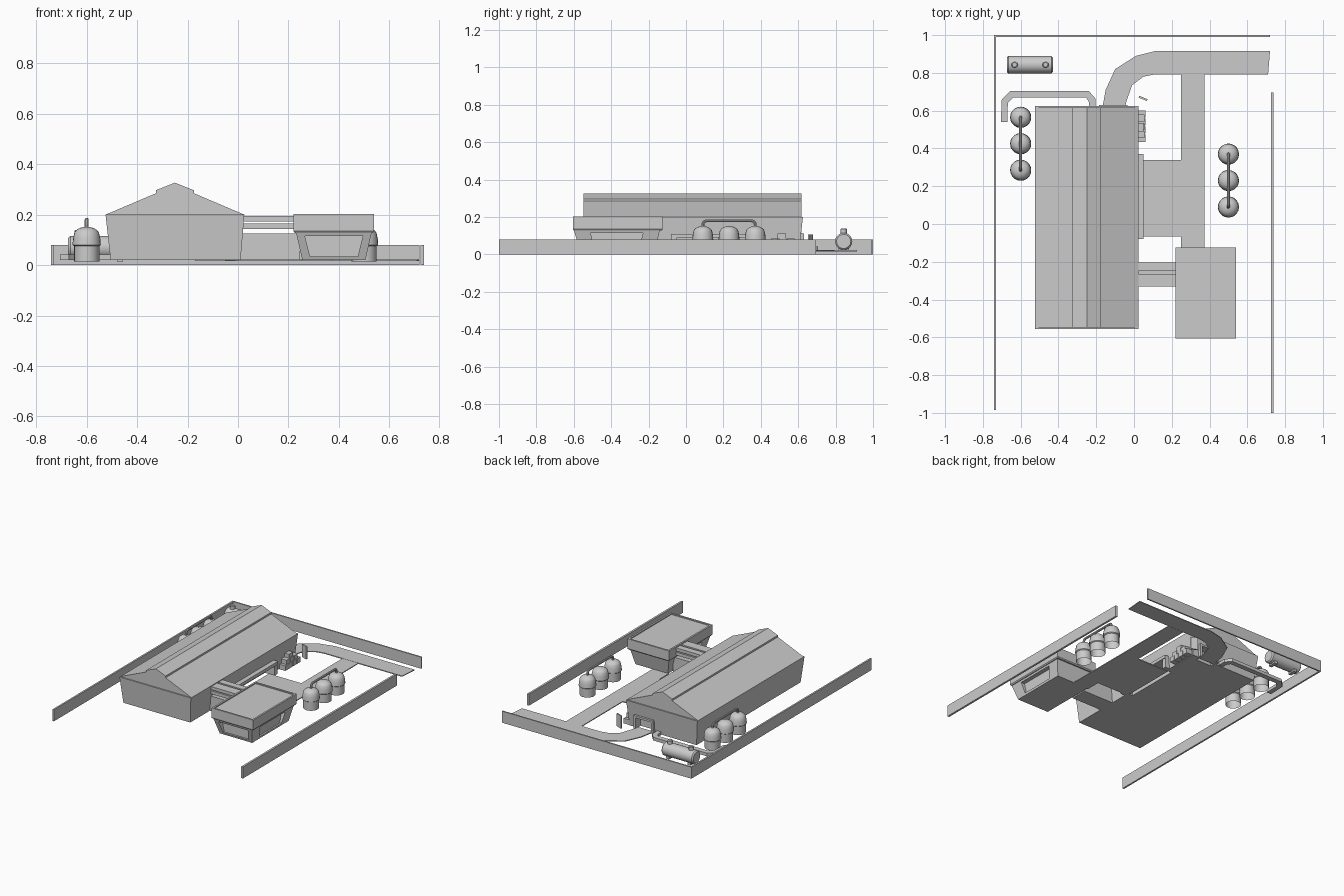
import bpy, bmesh, math
from mathutils import Vector

if "Cube" in bpy.data.objects:
    bpy.data.objects.remove(bpy.data.objects["Cube"])


def add(name, verts, faces, smooth=False):
    me = bpy.data.meshes.new(name)
    me.from_pydata(verts, [], faces)
    bm = bmesh.new()
    bm.from_mesh(me)
    bmesh.ops.recalc_face_normals(bm, faces=bm.faces)
    bm.to_mesh(me)
    bm.free()
    ob = bpy.data.objects.new(name, me)
    bpy.context.collection.objects.link(ob)
    if smooth:
        bpy.ops.object.select_all(action='DESELECT')
        ob.select_set(True)
        bpy.context.view_layer.objects.active = ob
        bpy.ops.object.shade_smooth_by_angle(angle=math.radians(35))
    return ob


def loft(name, rings, cap=True, smooth=False):
    """Skin a list of closed rings of equal length."""
    n = len(rings[0])
    verts = [v for r in rings for v in r]
    faces = [(i * n + j, i * n + (j + 1) % n, (i + 1) * n + (j + 1) % n, (i + 1) * n + j)
             for i in range(len(rings) - 1) for j in range(n)]
    if cap:
        faces += [tuple(range(n)), tuple(range(len(verts) - n, len(verts)))]
    return add(name, verts, faces, smooth)


def rect(x0, x1, y0, y1, z):
    return [(x0, y0, z), (x1, y0, z), (x1, y1, z), (x0, y1, z)]


def box(name, x0, x1, y0, y1, z0, z1):
    return loft(name, [rect(x0, x1, y0, y1, z0), rect(x0, x1, y0, y1, z1)])


def lathe(name, profile, x, y, n=20, cap=False):
    rings = [[(x + r * math.cos(2 * math.pi * k / n), y + r * math.sin(2 * math.pi * k / n), z)
              for k in range(n)] for r, z in profile]
    return loft(name, rings, cap, True)


def pipe(name, pts, r, n=10):
    pts = [Vector(p) for p in pts]
    rings = []
    normal = (pts[1] - pts[0]).cross(pts[2] - pts[1] if len(pts) > 2 else Vector((0, 0, 1))).normalized()
    for i, p in enumerate(pts):
        t = (pts[min(i + 1, len(pts) - 1)] - pts[max(i - 1, 0)]).normalized()
        side = t.cross(normal).normalized()
        rings.append([p + r * (math.cos(2 * math.pi * k / n) * normal + math.sin(2 * math.pi * k / n) * side)
                      for k in range(n)])
    return loft(name, rings, True, True)


def carve(ob, cutter):
    mod = ob.modifiers.new("recess", 'BOOLEAN')
    mod.operation = 'DIFFERENCE'
    mod.object = cutter
    mod.solver = 'EXACT'
    bpy.context.view_layer.objects.active = ob
    bpy.ops.object.modifier_apply(modifier=mod.name)
    bpy.data.objects.remove(cutter)


# Perimeter walls
box("left_wall", -0.742, -0.73, -0.985, 1, 0, 0.08)
box("back_wall", -0.742, 0.72, 0.99, 1, 0, 0.08)
box("right_wall", 0.724, 0.738, -1, 0.695, 0, 0.08)

# Main hall: walls leaning outwards, with a goods door at the back
hall = loft("hall_walls", [rect(-0.505, 0.01, -0.54, 0.605, 0.02), rect(-0.525, 0.025, -0.555, 0.625, 0.2)])
carve(hall, box("cut_back_door", -0.17, -0.05, 0.57, 0.7, 0.0, 0.10))
carve(hall, box("cut_side_door", -0.03, 0.1, -0.05, 0.34, 0.0, 0.09))

# Stepped gable roof extruded along the hall
half = [(0.275, 0.2), (0.075, 0.285), (0.075, 0.297), (0.0, 0.327)]
gable = [(-0.25 + d, z) for d, z in half] + [(-0.25 - d, z) for d, z in half[-2::-1]]
loft("hall_roof", [[(x, y, z) for x, z in gable] for y in (-0.547, 0.617)])

# Door surrounds
for y0, y1 in ((-0.08, -0.05), (0.34, 0.37)):
    box("side_door_post", 0.0, 0.045, y0, y1, 0.02, 0.11)
box("side_door_lintel", 0.0, 0.05, -0.08, 0.37, 0.088, 0.11)
for x in (-0.185, -0.05):
    box("back_door_post", x, x + 0.015, 0.595, 0.63, 0.02, 0.11)
box("back_door_lintel", -0.185, -0.035, 0.595, 0.63, 0.098, 0.112)

# Annex: tapered base with recessed panels
base = loft("annex_base", [rect(0.255, 0.505, -0.565, -0.165, 0.02), rect(0.23, 0.53, -0.60, -0.14, 0.13)])


def side_cut(axis, a0, a1, d0, d1):
    """Trapezoid cutter, narrower at the bottom."""
    s = 0.02
    prof = [(a0 + s, 0.035), (a1 - s, 0.035), (a1, 0.115), (a0, 0.115)]
    if axis == 'x':
        return loft("cut", [[(d, a, z) for a, z in prof] for d in (d0, d1)])
    return loft("cut", [[(a, d, z) for a, z in prof] for d in (d0, d1)])


carve(base, side_cut('x', -0.51, -0.23, 0.497, 0.6))
carve(base, side_cut('x', -0.51, -0.23, 0.1, 0.263))
carve(base, side_cut('y', 0.265, 0.495, -0.7, -0.557))

# Annex upper band with a low parapet
X = (0.22, 0.54, -0.605, -0.125)


def inset(d, z):
    return rect(X[0] + d, X[1] - d, X[2] + d, X[3] - d, z)


loft("annex_upper_band", [inset(0.005, 0.128), inset(0, 0.135), inset(0, 0.203), inset(0.012, 0.203), inset(0.012, 0.196)])

# Link between hall and annex
box("link_corridor", 0.0, 0.245, -0.325, -0.205, 0.02, 0.125)
for z0, z1 in ((0.143, 0.165), (0.172, 0.194)):
    for y0, y1 in ((-0.33, -0.265), (-0.25, -0.205)):
        box("link_duct", 0.0, 0.24, y0, y1, z0, z1)

# Roads and loading pad
outer = [(0.72, 0.915), (0.11, 0.915), (0.01, 0.89), (-0.10, 0.82), (-0.15, 0.71), (-0.17, 0.60)]
inner = [(-0.05, 0.60), (-0.04, 0.65), (-0.01, 0.735), (0.05, 0.78), (0.11, 0.792), (0.71, 0.792)]
loft("curved_road", [[(x, y, z) for x, y in outer + inner] for z in (0.017, 0.023)])
box("service_road", 0.25, 0.372, -0.17, 0.795, 0.016, 0.022)
box("loading_pad", 0.0, 0.255, -0.065, 0.34, 0.016, 0.022)

# Storage tanks in threes, joined by a bent header pipe
bell = [(0.050, 0.015), (0.050, 0.075), (0.056, 0.08), (0.054, 0.105), (0.049, 0.128), (0.042, 0.138),
        (0.028, 0.147), (0.012, 0.151), (0.001, 0.152)]
for x, ys in ((-0.6, (0.285, 0.425, 0.565)), (0.5, (0.09, 0.23, 0.37))):
    for y in ys:
        lathe("storage_tank", bell, x, y)
    a, b, r = ys[0], ys[2], 0.02
    arc = [(math.pi - math.pi / 2 * k / 4) for k in range(5)]
    left = [(x, a + r + r * math.cos(t), 0.16 + r * math.sin(t)) for t in arc]
    right = [(x, a + b - p[1], p[2]) for p in reversed(left)]
    pipe("tank_header_pipe", [(x, a, 0.14)] + left + right + [(x, b, 0.14)], 0.008)
    pipe("tank_middle_pipe", [(x, ys[1], 0.14), (x, ys[1], 0.178)], 0.008)

# Horizontal gas tank with two valves and cradles
n = 20
rings = [[(x, 0.843 + r * math.cos(2 * math.pi * k / n), 0.07 + r * math.sin(2 * math.pi * k / n)) for k in range(n)]
         for x, r in ((-0.673, 0.038), (-0.665, 0.046), (-0.437, 0.046), (-0.429, 0.038))]
loft("horizontal_tank", rings, True, True)
for x in (-0.632, -0.468):
    lathe("tank_valve", [(0.017, 0.1), (0.017, 0.135), (0.012, 0.14)], x, 0.843, 12, True)
    box("tank_cradle", x - 0.012, x + 0.012, 0.815, 0.871, 0.015, 0.04)

# Ground conduit from the hall back to the left tanks
out = [(-0.705, 0.54), (-0.70, 0.66), (-0.655, 0.705), (-0.24, 0.705), (-0.205, 0.665), (-0.205, 0.61)]
inn = [(-0.235, 0.61), (-0.24, 0.65), (-0.255, 0.67), (-0.64, 0.67), (-0.668, 0.64), (-0.67, 0.54)]
loft("ground_conduit", [[(x, y, z) for x, y in out + inn] for z in (0.02, 0.042)])

# Crates against the side wall and a small leaning marker board
for i in range(4):
    y = 0.435 + i * 0.043
    box("crate", 0.015, 0.06, y, y + 0.038, 0.02, 0.055)
for i in range(3):
    y = 0.455 + i * 0.043
    box("crate", 0.015, 0.055, y, y + 0.038, 0.055, 0.085)
box("top_crate", 0.015, 0.05, 0.49, 0.535, 0.085, 0.112)
board = box("marker_board", -0.024, 0.024, -0.005, 0.005, 0.02, 0.108)
board.location = (0.048, 0.665, 0)
board.rotation_euler = (0, 0, math.radians(-22))
